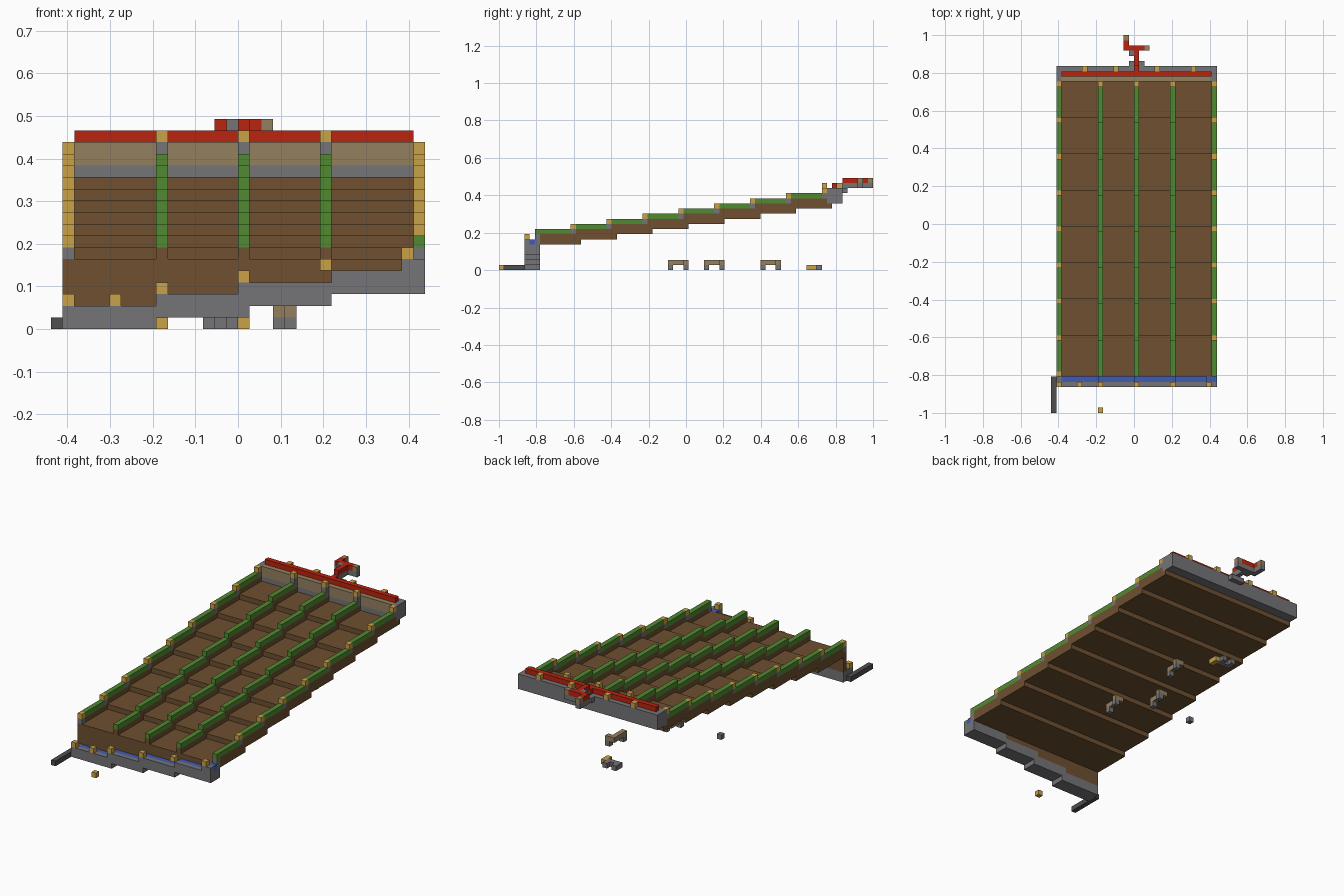
import bpy, bmesh

if "Cube" in bpy.data.objects:
    bpy.data.objects.remove(bpy.data.objects["Cube"])

U = 2 / 73  # one block


def material(name, rgb):
    lin = [(c / 255 / 12.92 if c < 11 else ((c / 255 + 0.055) / 1.055) ** 2.4) for c in rgb]
    m = bpy.data.materials.new(name)
    m.use_nodes = True
    m.diffuse_color = (*lin, 1)
    m.node_tree.nodes["Principled BSDF"].inputs["Base Color"].default_value = (*lin, 1)
    return m


brown = material("brown planks", (110, 80, 48))
green = material("green", (82, 138, 50))
gray = material("stone gray", (117, 116, 119))
dark = material("dark gray", (78, 78, 80))
gold = material("gold", (202, 162, 72))
tan = material("tan", (148, 128, 96))
red = material("red", (186, 36, 16))
blue = material("water blue", (64, 92, 182))


def blocks(name, mat, boxes):
    """Make one object out of boxes given as block ranges x0,x1,y0,y1,z0,z1."""
    bm = bmesh.new()
    for x0, x1, y0, y1, z0, z1 in boxes:
        vs = bmesh.ops.create_cube(bm, size=1)["verts"]
        for v in vs:
            v.co = (((x0 if v.co.x < 0 else x1) - 16) * U,
                    (y0 if v.co.y < 0 else y1) * U - 1,
                    (z0 if v.co.z < 0 else z1) * U)
    me = bpy.data.meshes.new(name)
    bm.to_mesh(me)
    bm.free()
    me.materials.append(mat)
    ob = bpy.data.objects.new(name, me)
    bpy.context.collection.objects.link(ob)


def cube(x, y, z):
    return (x, x + 1, y, y + 1, z, z + 1)


STEPS = range(8)
INNER = (9, 16, 23)
EDGES = (1, 31)

# Stepped floor, overlapping planks
blocks("floor", brown, [(1, 32, 8 + 7 * n, 16 + 7 * n, 5 + n, 6 + n) for n in STEPS])

# Ribs under the rails
ribs = [(x, x + 1, 7 + 7 * n, 15 + 7 * n, 6 + n, 7 + n) for n in STEPS for x in INNER]
ribs += [(x, x + 1, 8 + 7 * n, 15 + 7 * n, 6 + n, 7 + n) for n in STEPS for x in EDGES]
blocks("rail_ribs", brown, ribs)

# Green rails
rails = [(x, x + 1, 7 + 7 * n, 14 + 7 * n, 7 + n, 8 + n) for n in STEPS for x in INNER]
rails += [(x, x + 1, 8 + 7 * n, 14 + 7 * n, 7 + n, 8 + n) for n in STEPS for x in EDGES]
blocks("rails", green, rails + [cube(31, 7, 7)])

# Edge posts with lamps on top
posts = [cube(x, 7 + 7 * n, 6 + n) for n in range(9) for x in EDGES]
lamps = [cube(x, 7 + 7 * n, 7 + n) for n in range(9) for x in EDGES if (x, n) != (31, 0)]
posts += [cube(x, 63, 15) for x in INNER] + [cube(x, 63, 14) for x in INNER]
lamps += [cube(x, 63, 16) for x in INNER] + [cube(16, 56, 14)]
blocks("posts", gray, posts)
blocks("post_lamps", gold, lamps)

# Front trough in four climbing sections, with water and a plank wall behind
trough, water, wall = [], [], []
spans = ((1, 9), (9, 16), (16, 24), (24, 32))
for s, (a, b) in enumerate(spans):
    overlap = b + 1 if s < 2 else b
    trough += [(a, b, 5, 6, s, s + 2), (a, b, 6, 7, s, s + 1), (a, b, 7, 8, s, s + 2),
               (b, overlap, 5, 8, s, s + 1)]
    water.append((max(a, 2), b if s < 3 else 30, 6, 7, s + 1, s + 2))
    wall.append((a, min(b, 31), 7, 8, s + 2, 6))
trough = [t for t in trough if t[0] < t[1]]
trough += [cube(1, 6, 1), (30, 32, 5, 6, 5, 6), (30, 32, 6, 7, 4, 5), (31, 32, 7, 8, 5, 6)]
water.append((30, 32, 6, 7, 5, 6))
blocks("front_trough", gray, trough)
blocks("trough_water", blue, water)
blocks("front_wall", brown, wall)
blocks("trough_lamps", gold, [cube(x, 5, z) for x, z in
                              ((1, 2), (5, 2), (9, 3), (16, 4), (23, 5), (30, 6))])
blocks("drain_bar", dark, [(0, 1, 0, 7, 0, 1)])
blocks("front_lamp", gold, [cube(9, 0, 0)])

# Back channel
blocks("back_channel", gray, [(1, 32, 64, 67, 13, 14), (1, 32, 66, 67, 14, 16),
                              (1, 2, 64, 66, 14, 16), (31, 32, 64, 66, 14, 16)])
blocks("back_panel", tan, [(2, 31, 64, 65, 14, 16)])
blocks("back_red_strip", red, [(2, 31, 65, 66, 14, 17)])
blocks("back_lamps", gold, [cube(x, 66, 16) for x in (6, 12, 20, 27)])

# Feeder at the back
blocks("feeder_base", gray, [(15, 18, 67, 68, 15, 16), (16, 17, 67, 70, 16, 17),
                             (14, 19, 70, 71, 16, 17), (14, 15, 71, 73, 16, 17),
                             (15, 16, 69, 70, 16, 18)])
blocks("feeder_channel", red, [(16, 17, 66, 67, 16, 17), (16, 17, 67, 71, 17, 18),
                               (14, 16, 70, 71, 17, 18), (17, 18, 70, 71, 17, 18),
                               cube(14, 71, 17)])
blocks("feeder_ends", tan, [cube(14, 72, 17), cube(18, 70, 17)])

# Small arches and loose blocks on the ground
tops, legs = [], []
for x, y in ((19, 33), (14, 40), (19, 51)):
    tops += [(x, x + 1, y, y + 4, 1, 2), cube(x + 1, y + 3, 1)]
    legs += [cube(x, y, 0), cube(x + 1, y + 3, 0)]
blocks("arch_tops", tan, tops)
blocks("arch_legs", gray, legs)
blocks("loose_stones", gray, [cube(5, 40, 0), cube(13, 62, 0), (13, 16, 61, 62, 0, 1),
                              cube(15, 62, 0)])
blocks("loose_lamp", gold, [(16, 17, 60, 62, 0, 1)])
